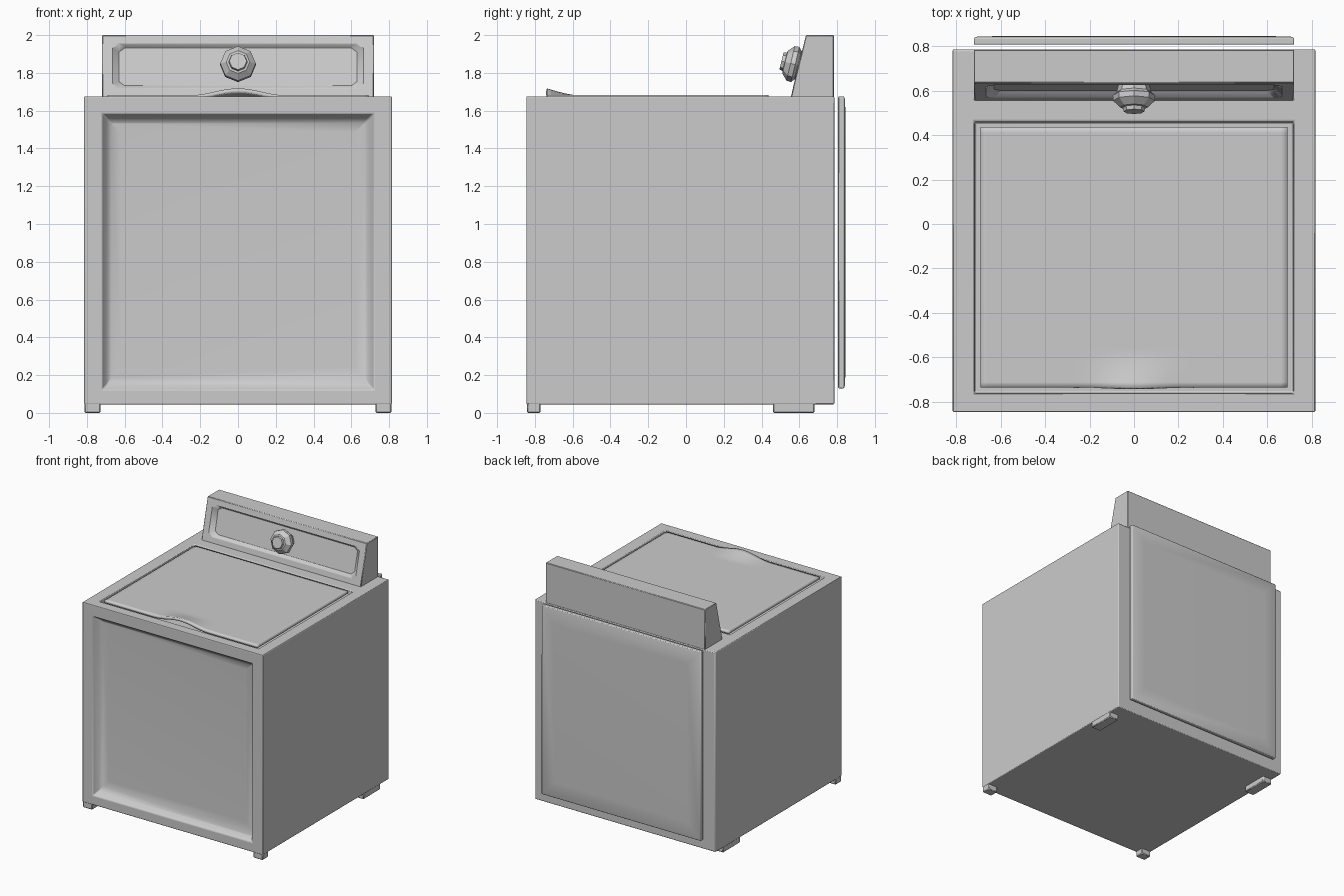
import bpy, bmesh, math
from mathutils import Vector

if "Cube" in bpy.data.objects:
    bpy.data.objects.remove(bpy.data.objects["Cube"])

X, Y, Z = Vector((1, 0, 0)), Vector((0, 1, 0)), Vector((0, 0, 1))


def finish(bm, name, bevel=0.0, segments=2, smooth=True):
    bmesh.ops.recalc_face_normals(bm, faces=bm.faces)
    me = bpy.data.meshes.new(name)
    bm.to_mesh(me)
    bm.free()
    ob = bpy.data.objects.new(name, me)
    bpy.context.collection.objects.link(ob)
    if bevel:
        m = ob.modifiers.new("edges", 'BEVEL')
        m.width, m.segments, m.limit_method = bevel, segments, 'ANGLE'
        m.angle_limit = math.radians(50)
    if smooth:
        bpy.ops.object.select_all(action='DESELECT')
        ob.select_set(True)
        bpy.context.view_layer.objects.active = ob
        bpy.ops.object.shade_smooth_by_angle(angle=math.radians(40))
    return ob


def prism(profile, x0, x1):
    """Solid with a (y, z) profile, running along x."""
    bm = bmesh.new()
    f = bm.faces.new([bm.verts.new((x0, y, z)) for y, z in profile])
    ext = bmesh.ops.extrude_face_region(bm, geom=[f])
    for v in ext["geom"]:
        if isinstance(v, bmesh.types.BMVert):
            v.co.x = x1
    bmesh.ops.recalc_face_normals(bm, faces=bm.faces)
    return bm


def box(x0, x1, y0, y1, z0, z1):
    return prism([(y0, z0), (y1, z0), (y1, z1), (y0, z1)], x0, x1)


def facing(bm, n):
    bm.normal_update()
    return max(bm.faces, key=lambda f: f.normal.dot(n))


def rings(bm, face, origin, u, v, steps):
    """Inset a four-sided face through rectangles (half width, v0, v1, depth)."""
    n = u.cross(v)
    for hu, v0, v1, depth in steps:
        bmesh.ops.inset_individual(bm, faces=[face], thickness=0.001)
        c = face.calc_center_median()
        for vert in face.verts:
            d = vert.co - c
            vert.co = (origin + u * (hu if d.dot(u) > 0 else -hu)
                       + v * (v1 if d.dot(v) > 0 else v0) - n * depth)


# Cabinet with a dished front and a well for the lid
bm = box(-0.815, 0.815, -0.845, 0.785, 0.045, 1.675)
rings(bm, facing(bm, -Y), Vector((0, -0.845, 0)), X, Z,
      [(0.72, 0.12, 1.585, 0), (0.695, 0.15, 1.56, 0.04),
       (0.67, 0.19, 1.535, 0.06), (0.62, 0.24, 1.485, 0.063)])
rings(bm, facing(bm, Z), Vector((0, 0, 1.675)), X, Y,
      [(0.72, -0.762, 0.46, 0), (0.715, -0.757, 0.455, 0.04)])
finish(bm, "cabinet", 0.006)

# Feet
for side, sx in (("left", -1), ("right", 1)):
    for end, y0, y1 in (("front", -0.843, -0.77), ("rear", 0.46, 0.68)):
        xs = sorted((sx * 0.727, sx * 0.813))
        finish(box(*xs, y0, y1, 0, 0.06), f"{end}_{side}_foot", 0.006, 1)

# Lid, raised at the front into a finger grip
bm = bmesh.new()
bmesh.ops.create_grid(bm, x_segments=46, y_segments=46, size=1)
for v in bm.verts:
    x, y = v.co.x * 0.69, -0.15 + v.co.y * 0.586
    t = max(0, 1 - (y + 0.736) / 0.15)
    lift = math.cos(math.pi * x / 0.5) ** 2 if abs(x) < 0.25 else 0
    v.co = (x, y, 1.682 + 0.036 * lift * t ** 1.3)
lid = finish(bm, "lid")
m = lid.modifiers.new("thickness", 'SOLIDIFY')
m.thickness, m.offset = 0.022, -1

# Control console with a recessed, corner-cut fascia
base = Vector((0, 0.555, 1.675))
up = Vector((0, 0.08, 0.325)).normalized()
out = X.cross(up)
bm = prism([(0.555, 1.67), (0.783, 1.67), (0.783, 2.0), (0.635, 2.0)], -0.72, 0.72)
fascia = facing(bm, out)
rings(bm, fascia, base, X, up, [(0.665, 0.045, 0.288, 0)])
rim = set(fascia.verts)
rings(bm, fascia, base, X, up, [(0.63, 0.062, 0.276, 0.03)])
corners = [e for v in fascia.verts for e in v.link_edges if e.other_vert(v) in rim]
bmesh.ops.bevel(bm, geom=corners, offset=0.025, offset_type='OFFSET',
                segments=1, profile=0.5, affect='EDGES')
finish(bm, "console", 0.004, 1)

# Eight-sided control knob
bm = bmesh.new()
centre = base + up * 0.17 - out * 0.032
prev = None
for d, r in [(0, 0.07), (0.035, 0.078), (0.05, 0.096), (0.075, 0.094),
             (0.105, 0.062), (0.107, 0.05), (0.125, 0.046)]:
    ring = [bm.verts.new(centre + out * d + (X * math.cos(a) + up * math.sin(a)) * r)
            for a in (i * math.pi / 4 for i in range(8))]
    if prev:
        for i in range(8):
            bm.faces.new((prev[i - 1], prev[i], ring[i], ring[i - 1]))
    else:
        bm.faces.new(ring)
    prev = ring
bm.faces.new(prev)
finish(bm, "knob", smooth=False)

# Rear cover, standing slightly off the cabinet
bm = box(-0.72, 0.72, 0.806, 0.836, 0.13, 1.675)
rings(bm, facing(bm, Y), Vector((0, 0.836, 0)), -X, Z,
      [(0.705, 0.145, 1.66, -0.006), (0.60, 0.26, 1.55, -0.009)])
finish(bm, "rear_cover", 0.005)
